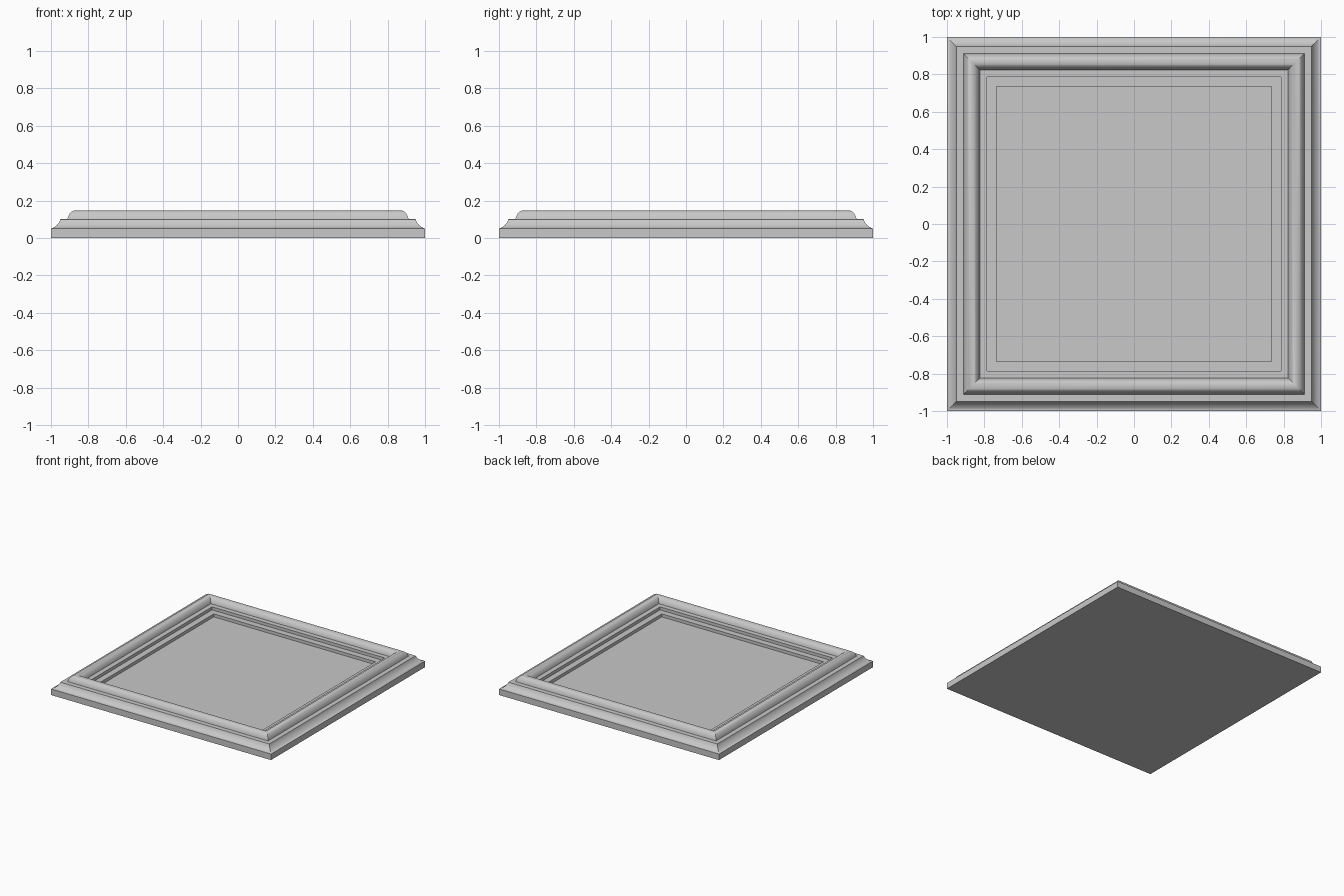
import bpy, bmesh
from math import sin, cos, radians

old = bpy.data.objects.get("Cube")
if old:
    bpy.data.objects.remove(old)

stone = bpy.data.materials.new("plain grey")
stone.use_nodes = True
grey = (0.58, 0.58, 0.58, 1)
stone.diffuse_color = grey
stone.node_tree.nodes["Principled BSDF"].inputs["Base Color"].default_value = grey


def arc(cx, cz, rx, rz, start, end, steps):
    """Points along an elliptical arc, angles in degrees."""
    angles = [radians(start + (end - start) * i / steps) for i in range(steps + 1)]
    return [(cx + rx * cos(a), cz + rz * sin(a)) for a in angles]


# Cross-section as (half width, height), from the base edge in to the panel
profile = [(1, 0)]
profile += arc(1.02, 0.12, 0.073, 0.073, 254, 196, 8)     # hollow cove
profile += arc(0.868, 0.085, 0.045, 0.063, 14, 166, 16)   # ledge and rounded bead
profile += [(0.785, 0.1), (0.785, 0.075)]                 # upper inner step
profile += [(0.735, 0.075), (0.735, 0.05)]                # lower inner step

# Sweep the section round a square with mitred corners
bm = bmesh.new()
corners = [(-1, -1), (1, -1), (1, 1), (-1, 1)]
rings = [[bm.verts.new((sx * w, sy * w, z)) for sx, sy in corners] for w, z in profile]
for low, high in zip(rings, rings[1:]):
    for i in range(4):
        j = (i + 1) % 4
        bm.faces.new((low[i], low[j], high[j], high[i]))
bm.faces.new(rings[0])      # underside
bm.faces.new(rings[-1])     # recessed panel
bmesh.ops.recalc_face_normals(bm, faces=bm.faces)

mesh = bpy.data.meshes.new("moulded_panel")
bm.to_mesh(mesh)
bm.free()
mesh.materials.append(stone)
panel = bpy.data.objects.new("moulded_panel", mesh)
bpy.context.collection.objects.link(panel)

# Smooth the curved mouldings, keep the edges and mitres crisp
bpy.ops.object.select_all(action="DESELECT")
panel.select_set(True)
bpy.context.view_layer.objects.active = panel
bpy.ops.object.shade_smooth_by_angle(angle=radians(30))
